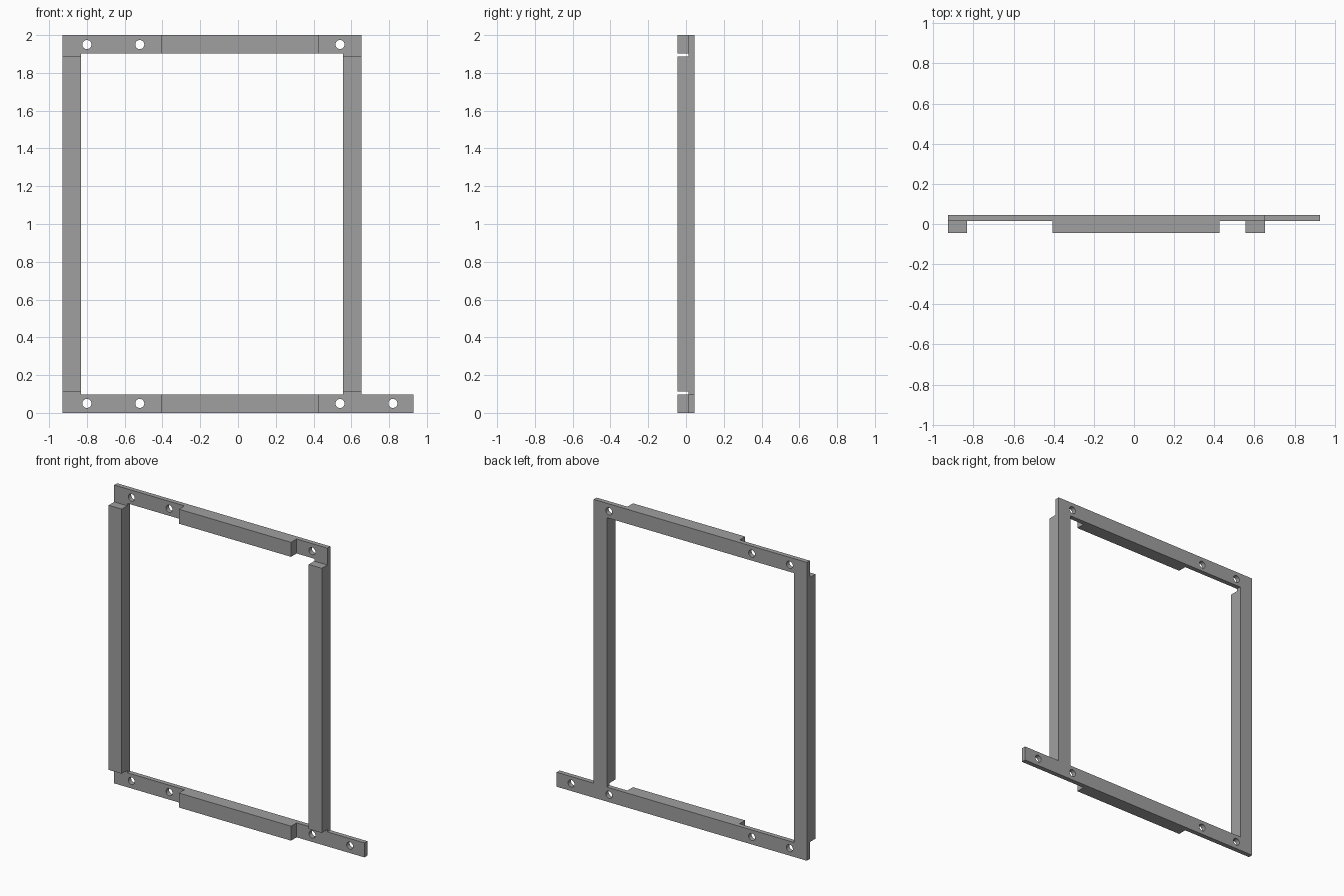
import bpy
import bmesh
from math import cos, sin, tau, radians
from mathutils import Matrix

old = bpy.data.objects.get("Cube")
if old:
    bpy.data.objects.remove(old, do_unlink=True)

grey = bpy.data.materials.new("plain grey")
grey.use_nodes = True
colour = (0.35, 0.35, 0.35, 1)
grey.diffuse_color = colour
grey.node_tree.nodes["Principled BSDF"].inputs["Base Color"].default_value = colour

FRONT, SEAM, BACK = -0.045, 0.014, 0.045     # depth layers
LEFT, RIGHT, FOOT = -0.928, 0.653, 0.928     # plate edges
WIDTH, TOP = 0.097, 2.0                      # rail width and height


def add_mesh(name, bm):
    mesh = bpy.data.meshes.new(name)
    bm.to_mesh(mesh)
    bm.free()
    mesh.materials.clear()
    mesh.materials.append(grey)
    obj = bpy.data.objects.new(name, mesh)
    bpy.context.collection.objects.link(obj)
    return obj


def bar(name, x0, x1, z0, z1):
    """Raised bar on the front of the plate."""
    bm = bmesh.new()
    bmesh.ops.create_cube(bm, size=1)
    bmesh.ops.scale(bm, vec=(x1 - x0, SEAM - FRONT, z1 - z0), verts=bm.verts)
    bmesh.ops.translate(bm, vec=((x0 + x1) / 2, (FRONT + SEAM) / 2, (z0 + z1) / 2),
                        verts=bm.verts)
    return add_mesh(name, bm)


def loop(curve, points):
    spline = curve.splines.new("POLY")
    spline.points.add(len(points) - 1)
    for p, (x, z) in zip(spline.points, points):
        p.co = (x, z, 0, 1)
    spline.use_cyclic_u = True


def circle(x, z, r=0.024, n=32):
    return [(x + r * cos(tau * i / n), z + r * sin(tau * i / n)) for i in range(n)]


# Flat back plate: outline with a foot, large opening and screw holes
curve = bpy.data.curves.new("plate_profile", "CURVE")
curve.dimensions = "2D"
curve.fill_mode = "BOTH"
curve.extrude = (BACK - SEAM) / 2
loop(curve, [(LEFT, 0), (FOOT, 0), (FOOT, WIDTH), (RIGHT, WIDTH),
             (RIGHT, TOP), (LEFT, TOP)])
a, b = LEFT + WIDTH, RIGHT - WIDTH
loop(curve, [(a, WIDTH), (b, WIDTH), (b, TOP - WIDTH), (a, TOP - WIDTH)])
holes = (-0.8, -0.52, 0.54)
for x in holes:
    loop(curve, circle(x, 0.05))
    loop(curve, circle(x, TOP - 0.05))
loop(curve, circle(0.82, 0.05))

helper = bpy.data.objects.new("plate_profile", curve)
bpy.context.collection.objects.link(helper)
bpy.context.view_layer.update()
solid = bpy.data.meshes.new_from_object(
    helper.evaluated_get(bpy.context.evaluated_depsgraph_get()))
bm = bmesh.new()
bm.from_mesh(solid)
bpy.data.objects.remove(helper, do_unlink=True)
bmesh.ops.remove_doubles(bm, verts=bm.verts, dist=0.0001)
bm.transform(Matrix.Translation((0, (SEAM + BACK) / 2, 0))
             @ Matrix.Rotation(radians(90), 4, "X"))
bmesh.ops.recalc_face_normals(bm, faces=bm.faces)
for f in bm.faces:
    f.smooth = False
add_mesh("back_plate", bm)

# Raised side bars, stopping short of the rails
for name, x in (("right_side_bar", LEFT), ("left_side_bar", RIGHT - WIDTH)):
    bar(name, x, x + WIDTH, 0.113, TOP - 0.113)

# Raised blocks in the middle of the rails
for name, z in (("bottom_block", 0), ("top_block", TOP - WIDTH)):
    bar(name, -0.407, 0.425, z, z + WIDTH)
